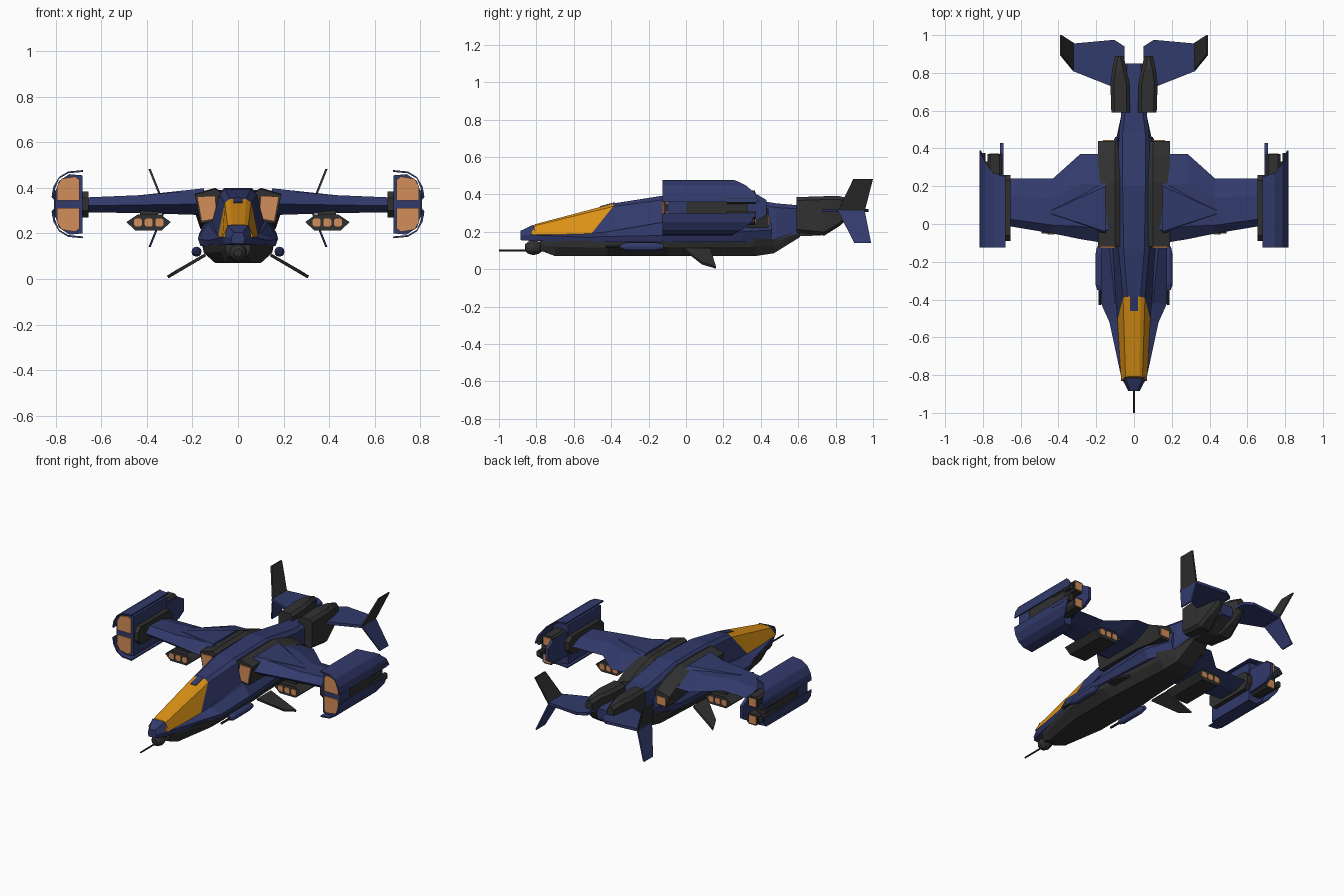
import bpy, bmesh, math
from mathutils import Vector


def material(name, rgb):
    m = bpy.data.materials.new(name)
    m.diffuse_color = (*rgb, 1)
    return m


BLUE = material("navy blue", (0.032, 0.043, 0.15))
BLACK = material("charcoal", (0.03, 0.03, 0.03))
GLASS = material("amber glass", (0.72, 0.29, 0.008))
COPPER = material("copper", (0.65, 0.27, 0.10))


def loft(name, rings, mats, mirror=False):
    """Skin rings of points with end caps; mats is one material or one per span."""
    mats = mats if isinstance(mats, list) else [mats] * (len(rings) - 1)
    slots = list(dict.fromkeys(mats))
    bm = bmesh.new()
    vs = [[bm.verts.new(p) for p in r] for r in rings]
    n = len(rings[0])
    for s in range(len(rings) - 1):
        for i in range(n):
            j = (i + 1) % n
            f = bm.faces.new((vs[s][i], vs[s][j], vs[s + 1][j], vs[s + 1][i]))
            f.material_index = slots.index(mats[s])
    bm.faces.new(vs[0]).material_index = slots.index(mats[0])
    bm.faces.new(vs[-1]).material_index = slots.index(mats[-1])
    bmesh.ops.recalc_face_normals(bm, faces=bm.faces)
    me = bpy.data.meshes.new(name)
    bm.to_mesh(me)
    bm.free()
    for m in slots:
        me.materials.append(m)
    ob = bpy.data.objects.new(name, me)
    bpy.context.collection.objects.link(ob)
    if mirror:
        ob.modifiers.new("mirror", 'MIRROR')
    return ob


def sym(half):
    """Close a half ring (top to bottom, x > 0) across the centre plane."""
    return half + [(-x, y, z) for x, y, z in reversed(half)]


def body(name, sections, mats):
    return loft(name, [sym([(x, y, z) for x, z in pts]) for y, pts in sections], mats)


def prism(name, ring, offset, mat, mirror=True):
    return loft(name, [ring, [tuple(Vector(p) + Vector(offset)) for p in ring]], mat, mirror)


def along_y(name, pts, y0, y1, mat, mirror=True):
    return prism(name, [(x, y0, z) for x, z in pts], (0, y1 - y0, 0), mat, mirror)


def box(x0, x1, z0, z1, c=0.0):
    if not c:
        return [(x0, z0), (x1, z0), (x1, z1), (x0, z1)]
    return [(x0 + c, z0), (x1 - c, z0), (x1, z0 + c), (x1, z1 - c),
            (x1 - c, z1), (x0 + c, z1), (x0, z1 - c), (x0, z0 + c)]


def tube(name, x, z, steps, mat, mirror=True, n=12):
    a = [2 * math.pi * i / n for i in range(n)]
    return loft(name, [[(x + r * math.cos(t), y, z + r * math.sin(t)) for t in a]
                       for y, r in steps], mat, mirror)


# Lower hull and dark belly
body("hull", [
    (-.885, [(.02, .205), (.03, .18), (.025, .155)]),
    (-.815, [(.045, .238), (.066, .185), (.058, .15)]),
    (-.80, [(.06, .187), (.07, .182), (.06, .15)]),
    (-.52, [(.085, .19), (.13, .17), (.12, .145)]),
    (-.42, [(.10, .20), (.175, .175), (.165, .145)]),
    (-.13, [(.13, .25), (.175, .18), (.165, .145)]),
    (.30, [(.14, .26), (.17, .20), (.14, .145)]),
    (.46, [(.085, .28), (.10, .21), (.08, .14)])], BLUE)
body("belly", [
    (-.78, [(.055, .152), (.055, .13), (.04, .10)]),
    (-.70, [(.08, .152), (.075, .12), (.055, .07)]),
    (-.42, [(.155, .152), (.15, .115), (.10, .07)]),
    (-.10, [(.16, .165), (.15, .115), (.10, .07)]),
    (.37, [(.13, .165), (.11, .12), (.075, .07)]),
    (.47, [(.09, .16), (.08, .125), (.06, .085)]),
    (.61, [(.06, .21), (.055, .19), (.05, .172)])], BLACK)

# Cabin: amber canopy span, then the blue spine running to the tail
cabin = [
    [(.028, -.808, .24), (.045, -.81, .232), (.068, -.83, .185)],
    [(.035, -.385, .352), (.058, -.39, .335), (.088, -.51, .185)],
    [(.055, -.13, .392), (.082, -.13, .37), (.13, -.13, .185)],
    [(.06, .20, .40), (.085, .20, .375), (.12, .20, .2)],
    [(.06, .48, .352), (.08, .48, .33), (.085, .48, .15)],
    [(.05, .56, .345), (.07, .56, .325), (.07, .56, .18)],
    [(.035, .85, .32), (.05, .85, .31), (.04, .85, .25)]]
loft("cabin_and_spine", [sym(h) for h in cabin], [GLASS] + [BLUE] * 5)
prism("canopy_notch", [(-.02, -.46, .333), (.02, -.46, .333), (.02, -.38, .354), (-.02, -.38, .354)],
      (0, 0, .004), BLUE, False)

# Shoulder engine ducts with copper intakes and vents
def duct(y, dz, low):
    return [(.075, y, .385 + dz), (.10, y, .40 + dz), (.19, y, .375 + dz), (.165, y, low), (.085, y, low)]


loft("engine_duct", [duct(-.12, -.005, .245), duct(.0, 0, .245), duct(.22, 0, .24),
                     duct(.36, -.04, .22), duct(.44, -.08, .22)], BLACK, True)
along_y("duct_intake", [(.10, .365), (.18, .362), (.16, .253), (.092, .265)], -.127, -.119, COPPER)
along_y("duct_vent", box(.10, .165, .235, .285), .438, .446, COPPER)

# Wings
def wing_ring(x, front, back, bot, top):
    c = back - front
    m = bot + .45 * (top - bot)
    return [(x, front, m), (x, front + .15 * c, top), (x, front + .65 * c, top - .005),
            (x, back, m), (x, front + .65 * c, bot), (x, front + .15 * c, bot)]


loft("wing", [wing_ring(.13, -.105, .37, .28, .39), wing_ring(.285, -.08, .37, .285, .38),
              wing_ring(.43, -.05, .24, .29, .368), wing_ring(.67, -.01, .24, .292, .358)], BLUE, True)
loft("wing_root_fairing", [[(.15, -.06, .37), (.15, -.04, .398), (.15, .2, .398), (.15, .26, .36)],
                           [(.44, .05, .36), (.44, .055, .367), (.44, .07, .367), (.44, .075, .36)]],
     BLUE, True)
prism("nacelle_mount", [(.655, y, z) for y, z in box(-.09, .26, .27, .385, .03)], (.045, 0, 0), BLACK)

# Wing-tip nacelles: core, curved shells, middle strip, intakes and exhausts
along_y("nacelle_core", [(.683, .20), (.74, .195), (.785, .225), (.803, .28), (.803, .375),
                         (.785, .43), (.74, .46), (.683, .455)], -.10, .24, BLUE)
arc = [(.68, .478, .25), (.745, .472, .27), (.785, .448, .32), (.81, .405, .37), (.818, .36, .39)]
for part, flip in (("upper", False), ("lower", True)):
    rings = []
    for x, z, ye in arc:
        dx, dz = -.008 * (z < .44), -.008 * (z > .40)
        if flip:
            z, dz = .657 - z, -dz
            ye = max(ye - .02, .25)
        rings.append([(x, -.125, z), (x, ye, z), (x + dx, ye, z + dz), (x + dx, -.125, z + dz)])
    loft("nacelle_shell_" + part, rings, BLUE, True)
    k = (lambda z: .657 - z) if flip else (lambda z: z)
    along_y("nacelle_intake_" + part, [(x, k(z)) for x, z in
            [(.695, .345), (.795, .345), (.795, .405), (.775, .44), (.715, .45), (.695, .435)]],
            -.108, -.099, COPPER)
    along_y("exhaust_block_" + part, box(.70, .775, k(.385) - .035, k(.385) + .035, .012), .22, .37, BLACK)
    along_y("exhaust_glow_" + part, box(.715, .765, k(.385) - .025, k(.385) + .025), .366, .374, COPPER)
    along_y("side_barrel_" + part, box(.785, .815, k(.368) - .02, k(.368) + .02, .008), .22, .375, BLACK)
along_y("nacelle_strip", box(.74, .808, .285, .372), .0, .33, BLACK)
prism("nacelle_tail_plate", [(.69, .2, .25), (.69, .38, .26), (.69, .43, .29), (.69, .43, .37),
                             (.69, .38, .40), (.69, .2, .41)], (.02, 0, 0), BLUE)

# Rocket pods under the wings
along_y("rocket_pod", [(.295, .25), (.34, .283), (.44, .283), (.49, .25), (.45, .213), (.335, .213)],
        -.05, .23, BLACK)
along_y("pod_pylon", box(.35, .43, .275, .30), -.02, .2, BLACK)
for i in range(3):
    x = .345 + .047 * i
    for end, y in (("front", -.055), ("rear", .227)):
        along_y(f"pod_tube_{end}_{i + 1}", box(x - .018, x + .018, .23, .266, .008), y, y + .008, COPPER)

# Belly fins
prism("belly_fin", [(.14, -.01, .10), (.27, .085, .025), (.305, .16, .003), (.14, .13, .10)],
      (.006, 0, .012), BLACK)

# Cheek guns
tube("cheek_gun_pod", .182, .12, [(-.35, .012), (-.32, .022), (-.16, .022), (-.12, .014)], BLUE)
tube("cheek_gun_barrel", .182, .12, [(-.43, .007), (-.34, .007)], BLACK, n=8)

# Chin turret
tube("chin_turret", 0, .115, [(-.86, .018), (-.845, .032), (-.815, .04), (-.785, .032), (-.765, .015)],
     BLACK, False)
tube("chin_barrel", 0, .10, [(-1.0, .005), (-.84, .005)], BLACK, False, 8)

# Tail engines
def tail_ring(y, x0, x1, z0, z1):
    return [(x, y, z) for x, z in box(x0, x1, z0, z1, .018)]


loft("tail_engine", [tail_ring(.59, .022, .12, .195, .385), tail_ring(.74, .022, .125, .18, .39),
                     tail_ring(.82, .04, .115, .23, .39), tail_ring(.89, .055, .10, .29, .375)],
     BLACK, True)
body("tail_fairing", [(.55, [(.05, .25), (.05, .175)]), (.72, [(.05, .26), (.045, .18)]),
                      (.84, [(.035, .29), (.03, .25)])], BLACK)

# Tailplanes with split tip fins
prism("tailplane", [(.05, .86, .305), (.11, .725, .305), (.325, .81, .305), (.325, .955, .305),
                    (.105, .975, .305), (.05, .94, .305)], (0, 0, .018), BLUE)
prism("upper_tip_fin", [(.313, .81, .308), (.383, .895, .483), (.383, 1.0, .483), (.313, .955, .308)],
      (.01, 0, 0), BLACK)
prism("lower_tip_fin", [(.313, .81, .315), (.383, .90, .14), (.383, .99, .14), (.313, .955, .315)],
      (.01, 0, 0), BLUE)
